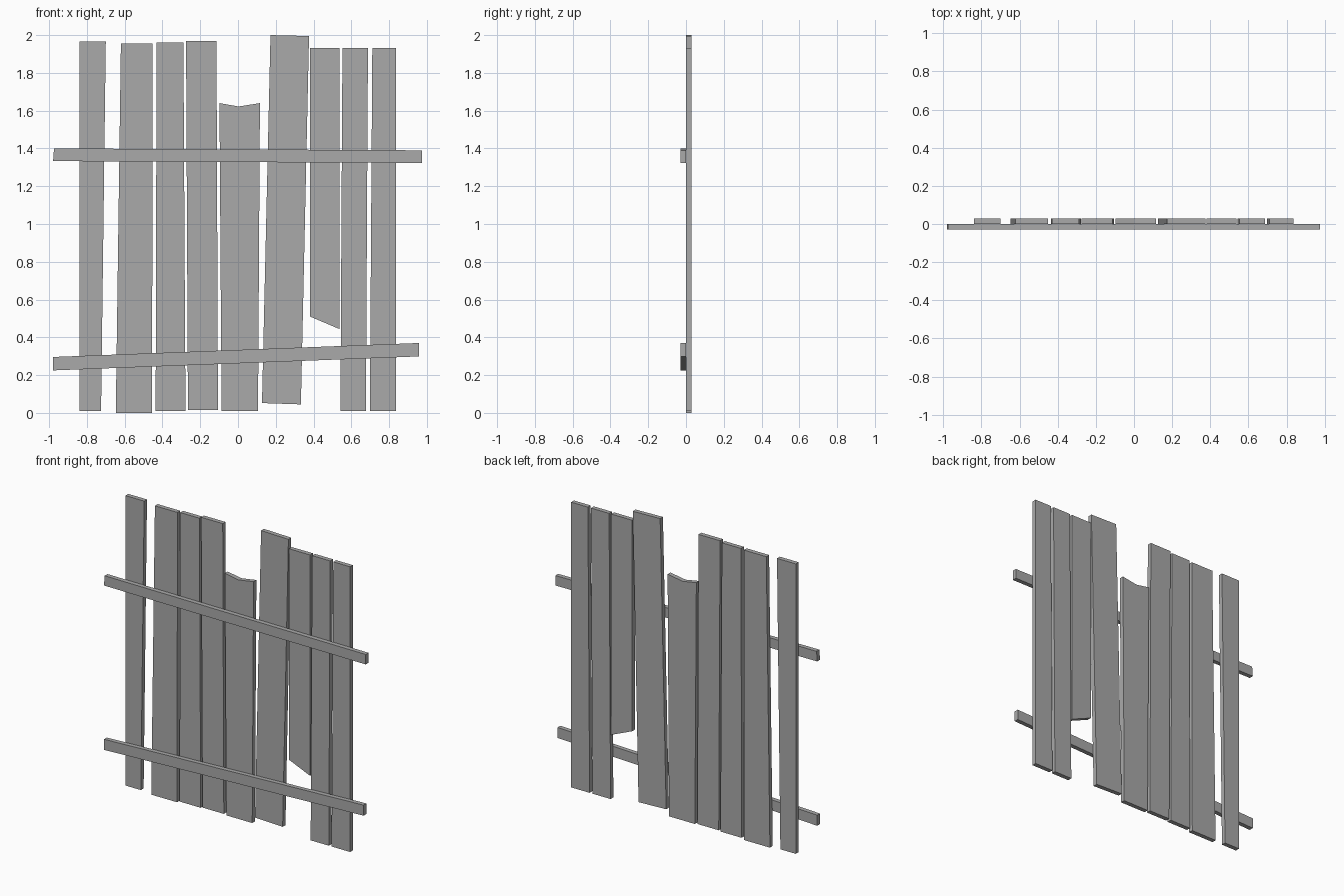
import bpy
import bmesh

cube = bpy.data.objects.get("Cube")
if cube:
    bpy.data.objects.remove(cube, do_unlink=True)

# One weathered grey for all the boards
grey = bpy.data.materials.new("weathered_grey")
grey.use_nodes = True
colour = (0.4, 0.4, 0.4, 1.0)
grey.diffuse_color = colour
grey.node_tree.nodes["Principled BSDF"].inputs["Base Color"].default_value = colour

THICK = 0.03


def board(name, outline, y_front):
    """Extrude an (x, z) outline backwards from y_front into a flat board."""
    bm = bmesh.new()
    face = bm.faces.new([bm.verts.new((x, y_front, z)) for x, z in outline])
    back = bmesh.ops.extrude_face_region(bm, geom=[face])["geom"]
    moved = [v for v in back if isinstance(v, bmesh.types.BMVert)]
    bmesh.ops.translate(bm, verts=moved, vec=(0, THICK, 0))
    bmesh.ops.recalc_face_normals(bm, faces=bm.faces)
    mesh = bpy.data.meshes.new(name)
    bm.to_mesh(mesh)
    bm.free()
    mesh.materials.append(grey)
    obj = bpy.data.objects.new(name, mesh)
    bpy.context.collection.objects.link(obj)


# Upright planks: bottom left, bottom right, top right, (notch), top left
planks = [
    [(-0.84, 0.01), (-0.725, 0.01), (-0.70, 1.965), (-0.84, 1.965)],
    [(-0.647, 0.0), (-0.455, 0.0), (-0.452, 1.955), (-0.62, 1.955)],
    [(-0.436, 0.01), (-0.278, 0.01), (-0.289, 1.96), (-0.431, 1.96)],
    [(-0.265, 0.015), (-0.106, 0.015), (-0.114, 1.97), (-0.275, 1.97)],
    [(-0.087, 0.01), (0.106, 0.01), (0.116, 1.64), (0.003, 1.622), (-0.098, 1.64)],
    [(0.127, 0.052), (0.333, 0.045), (0.376, 1.995), (0.172, 2.0)],
    [(0.381, 0.51), (0.537, 0.444), (0.537, 1.933), (0.381, 1.933)],
    [(0.542, 0.01), (0.677, 0.01), (0.688, 1.933), (0.553, 1.933)],
    [(0.698, 0.01), (0.836, 0.01), (0.836, 1.933), (0.711, 1.933)],
]
for i, outline in enumerate(planks, 1):
    board(f"plank_{i}", outline, 0.0)

# Cross rails nailed across the front
board("upper_rail", [(-0.979, 1.333), (0.974, 1.323), (0.974, 1.39), (-0.974, 1.4)], -THICK)
board("lower_rail", [(-0.979, 0.225), (0.958, 0.299), (0.958, 0.37), (-0.979, 0.296)], -THICK)
